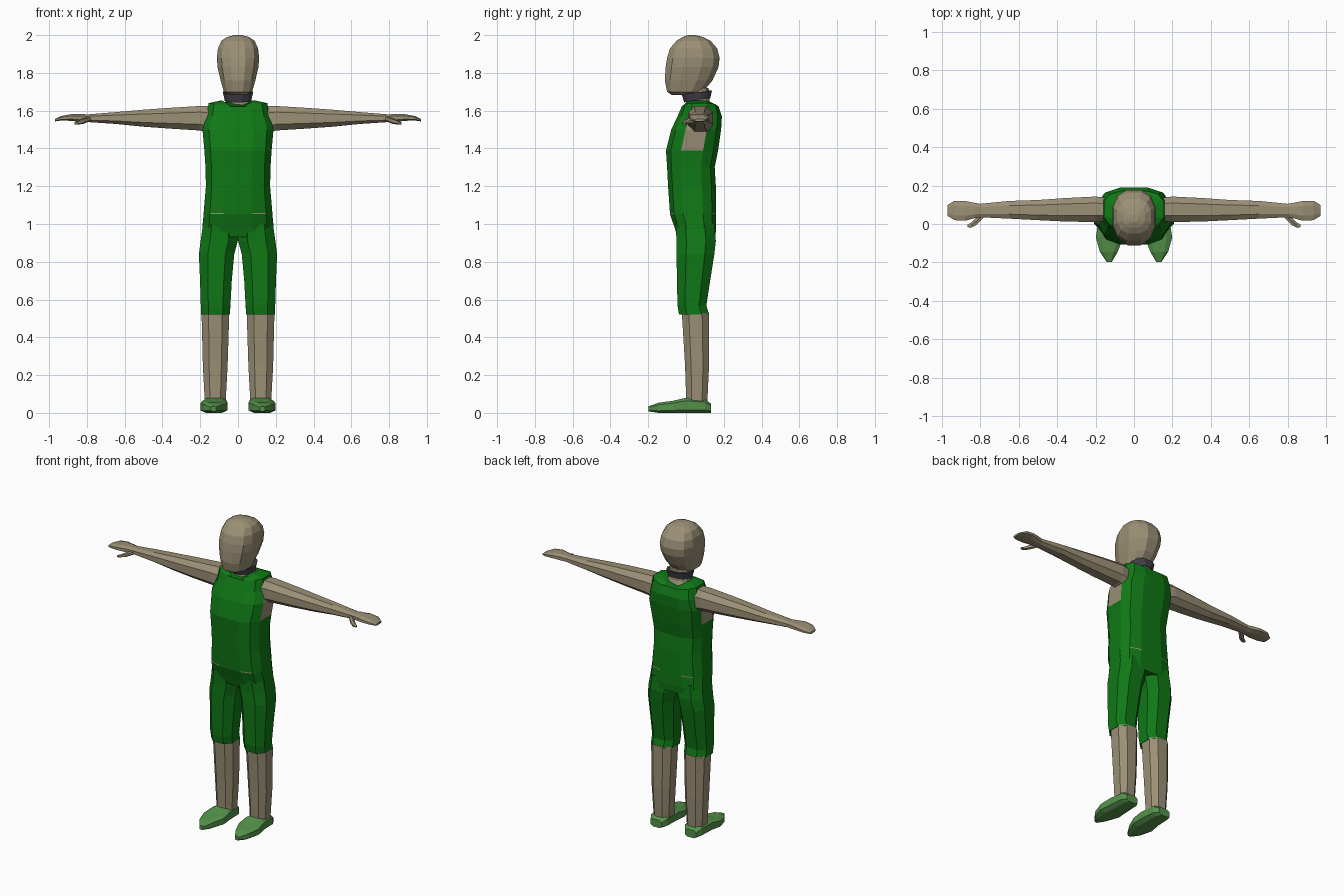
import bpy, bmesh, math


def material(name, rgb):
    m = bpy.data.materials.new(name)
    m.diffuse_color = (*rgb, 1)
    return m


SKIN = material("skin tan", (0.33, 0.28, 0.18))
GREEN = material("cloth green", (0.005, 0.19, 0.008))
SHOE = material("shoe green", (0.09, 0.29, 0.07))
DARK = material("collar dark grey", (0.055, 0.05, 0.065))


def loft(name, rings, mats, axis="z", n=8, e=0.8, mirror=False, rule=None,
         lifts=None, tilt=0):
    """Skin a row of rounded cross-sections: (position, a0, a1, b0, b1)."""
    def power(v):
        return math.copysign(abs(v) ** e, v)
    angles = [2 * math.pi * (i + 0.5) / n for i in range(n)]
    us = [power(math.cos(a)) for a in angles]
    vs = [power(math.sin(a)) for a in angles]
    us = [u / max(us) for u in us]
    vs = [v / max(vs) for v in vs]
    bm = bmesh.new()
    loops = []
    for k, (t, a0, a1, b0, b1) in enumerate(rings):
        loop = []
        for u, v in zip(us, vs):
            a = (a0 + a1) / 2 + u * (a1 - a0) / 2
            b = (b0 + b1) / 2 + v * (b1 - b0) / 2
            lift = lifts[k] * abs(u) if lifts else 0
            p = {"z": (a, b, t + lift + tilt * v), "x": (t, a, b), "y": (a, t, b)}[axis]
            loop.append(bm.verts.new(p))
        loops.append(loop)
    for low, high in zip(loops, loops[1:]):
        for i in range(n):
            j = (i + 1) % n
            bm.faces.new((low[i], low[j], high[j], high[i]))
    bm.faces.new(loops[0])
    bm.faces.new(loops[-1])
    bmesh.ops.recalc_face_normals(bm, faces=bm.faces)
    if rule:
        for f in bm.faces:
            f.material_index = rule(f.calc_center_median(), f.normal)
    mesh = bpy.data.meshes.new(name)
    bm.to_mesh(mesh)
    bm.free()
    for m in mats:
        mesh.materials.append(m)
    ob = bpy.data.objects.new(name, mesh)
    bpy.context.collection.objects.link(ob)
    if mirror:
        mod = ob.modifiers.new("mirror", "MIRROR")
        mod.use_mirror_merge = False
    return ob


def symmetric(rows):
    return [(z, -r, r, y0, y1) for z, r, y0, y1 in rows]


# Head
loft("head", symmetric([
    (1.683, 0.045, -0.075, 0.04), (1.70, 0.075, -0.100, 0.09),
    (1.76, 0.092, -0.112, 0.14), (1.83, 0.108, -0.108, 0.172),
    (1.88, 0.112, -0.100, 0.178), (1.93, 0.106, -0.085, 0.165),
    (1.97, 0.088, -0.050, 0.13), (1.99, 0.058, -0.018, 0.09),
    (2.0, 0.02, 0.01, 0.05)]), [SKIN], n=12, e=0.8)

# Neck, flaring out to fill the neckline, and collar
loft("neck", symmetric([
    (1.56, 0.10, -0.02, 0.15), (1.615, 0.085, -0.005, 0.14),
    (1.65, 0.066, 0.0, 0.125), (1.72, 0.06, 0.0, 0.12)]), [SKIN], n=12, e=0.9)
loft("collar", symmetric([
    (1.655, 0.070, -0.010, 0.128), (1.697, 0.079, -0.022, 0.138)]),
    [DARK], n=12, e=0.9, tilt=0.011)


# Torso: sleeveless top with bare armholes and a thin gap at the waist
def torso_rule(c, nrm):
    armhole = 1.39 < c.z < 1.6 and abs(nrm.x) > 0.85
    waist_gap = 1.052 < c.z < 1.058 and 0.05 < abs(c.x) < 0.155
    return 1 if armhole or waist_gap else 0


loft("torso", symmetric([
    (0.93, 0.180, -0.045, 0.155), (0.98, 0.189, -0.060, 0.160),
    (1.052, 0.182, -0.085, 0.160), (1.058, 0.182, -0.085, 0.160),
    (1.20, 0.170, -0.095, 0.158), (1.30, 0.172, -0.100, 0.152),
    (1.39, 0.178, -0.106, 0.170), (1.50, 0.188, -0.078, 0.186),
    (1.57, 0.168, -0.045, 0.190), (1.61, 0.155, -0.022, 0.172),
    (1.60, 0.085, -0.010, 0.145)]), [GREEN, SKIN], n=12, e=0.65,
    rule=torso_rule, lifts=[0] * 9 + [0.03, 0.055])

# Legs: trousers to the knee, bare shins
loft("trouser_leg", [
    (1.00, 0.0, 0.185, -0.055, 0.150), (0.91, 0.001, 0.198, -0.050, 0.158),
    (0.84, 0.020, 0.207, -0.050, 0.150), (0.70, 0.033, 0.201, -0.048, 0.128),
    (0.57, 0.040, 0.197, -0.045, 0.108), (0.52, 0.043, 0.196, -0.037, 0.122)],
    [GREEN], mirror=True)
loft("shin", [
    (0.53, 0.046, 0.193, -0.022, 0.122), (0.25, 0.055, 0.186, -0.005, 0.122),
    (0.10, 0.063, 0.178, 0.0, 0.115), (0.04, 0.066, 0.175, 0.0, 0.112)],
    [SKIN], mirror=True)

# Shoes
loft("shoe", [
    (0.132, 0.085, 0.165, 0.0, 0.05), (0.10, 0.064, 0.182, 0.0, 0.072),
    (0.0, 0.058, 0.188, 0.0, 0.080), (-0.07, 0.056, 0.199, 0.0, 0.064),
    (-0.145, 0.085, 0.178, 0.0, 0.054), (-0.198, 0.116, 0.142, 0.008, 0.035)],
    [SHOE], axis="y", e=0.6, mirror=True)

# Arms with mitten hands, plus thumbs
loft("arm", [
    (0.13, 0.015, 0.135, 1.470, 1.625), (0.20, 0.010, 0.143, 1.495, 1.625),
    (0.36, 0.013, 0.135, 1.505, 1.615), (0.50, 0.020, 0.125, 1.515, 1.605),
    (0.65, 0.028, 0.120, 1.530, 1.592), (0.80, 0.035, 0.105, 1.540, 1.580),
    (0.83, 0.030, 0.110, 1.540, 1.583), (0.88, 0.017, 0.120, 1.546, 1.582),
    (0.935, 0.020, 0.121, 1.548, 1.572), (0.97, 0.042, 0.100, 1.543, 1.556)],
    [SKIN], axis="x", mirror=True)
loft("thumb", [
    (0.78, 0.035, 0.065, 1.545, 1.570), (0.82, -0.005, 0.035, 1.530, 1.560),
    (0.85, -0.020, 0.006, 1.526, 1.545), (0.866, -0.016, -0.003, 1.528, 1.539)],
    [SKIN], axis="x", n=6, mirror=True)
